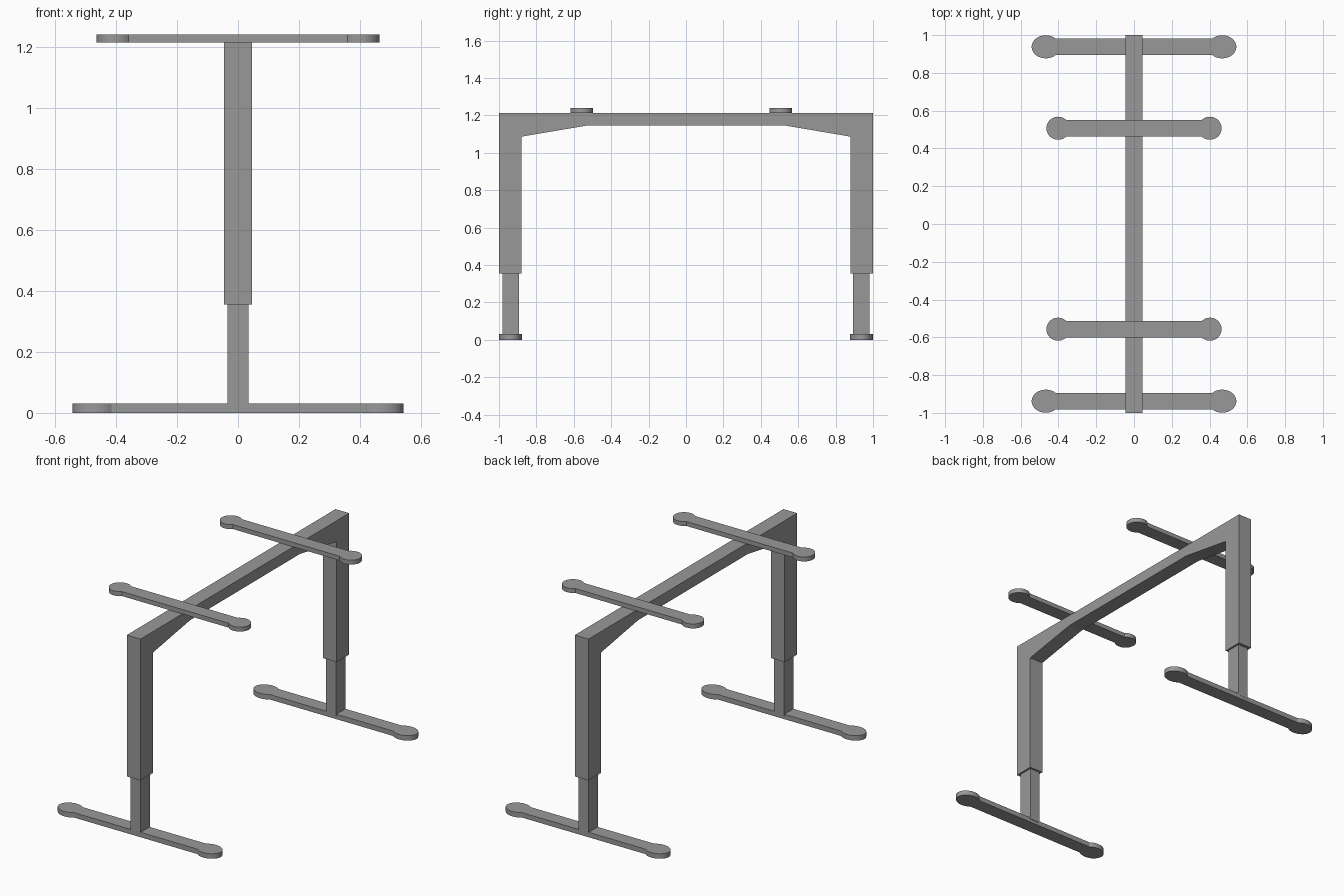
import bpy, bmesh
from math import asin, cos, sin, pi

cube = bpy.data.objects.get("Cube")
if cube:
    bpy.data.objects.remove(cube)

grey = bpy.data.materials.new("Frame Grey")
grey.use_nodes = True
colour = (0.318, 0.318, 0.318, 1)
grey.diffuse_color = colour
grey.node_tree.nodes["Principled BSDF"].inputs["Base Color"].default_value = colour


def prism(name, outline, offset):
    """Extrude a closed outline of 3D points along an offset."""
    bm = bmesh.new()
    face = bm.faces.new([bm.verts.new(p) for p in outline])
    extruded = bmesh.ops.extrude_face_region(bm, geom=[face])["geom"]
    moved = [g for g in extruded if isinstance(g, bmesh.types.BMVert)]
    bmesh.ops.translate(bm, verts=moved, vec=offset)
    bmesh.ops.recalc_face_normals(bm, faces=bm.faces)
    mesh = bpy.data.meshes.new(name)
    bm.to_mesh(mesh)
    bm.free()
    mesh.materials.append(grey)
    obj = bpy.data.objects.new(name, mesh)
    bpy.context.collection.objects.link(obj)
    return obj


def padded_bar(name, y, z, height, pad_x, rx, ry=0.061, half=0.043, steps=28):
    """Flat bar across x with a rounded pad at each end."""
    start = pi - asin(half / ry)
    arc = [-start + 2 * start * i / steps for i in range(steps + 1)]
    right = [(pad_x + rx * cos(a), ry * sin(a)) for a in arc]
    left = [(-px, -py) for px, py in right]
    bar = prism(name, [(px, y + py, z) for px, py in right + left], (0, 0, height))
    bpy.ops.object.select_all(action="DESELECT")
    bar.select_set(True)
    bpy.context.view_layer.objects.active = bar
    bpy.ops.object.shade_smooth_by_angle(angle=0.5)


# Portal frame: beam, braced corners and outer legs in one profile
half_profile = [(0.526, 1.146), (0.88, 1.086), (0.88, 0.355), (1, 0.355), (1, 1.213)]
profile = half_profile + [(-y, z) for y, z in reversed(half_profile)]
prism("portal_frame", [(-0.046, y, z) for y, z in profile], (0.092, 0, 0))

# Telescoping inner legs
for name, y in (("front_inner_leg", -0.937), ("back_inner_leg", 0.937)):
    corners = [(-1, -1), (1, -1), (1, 1), (-1, 1)]
    prism(name, [(sx * 0.034, y + sy * 0.045, 0.02) for sx, sy in corners], (0, 0, 0.36))

# Floor feet and tabletop support arms
padded_bar("front_foot", -0.938, 0, 0.03, 0.467, 0.075)
padded_bar("back_foot", 0.938, 0, 0.03, 0.467, 0.075)
padded_bar("front_support_arm", -0.557, 1.213, 0.027, 0.402, 0.062)
padded_bar("back_support_arm", 0.507, 1.213, 0.027, 0.402, 0.062)
